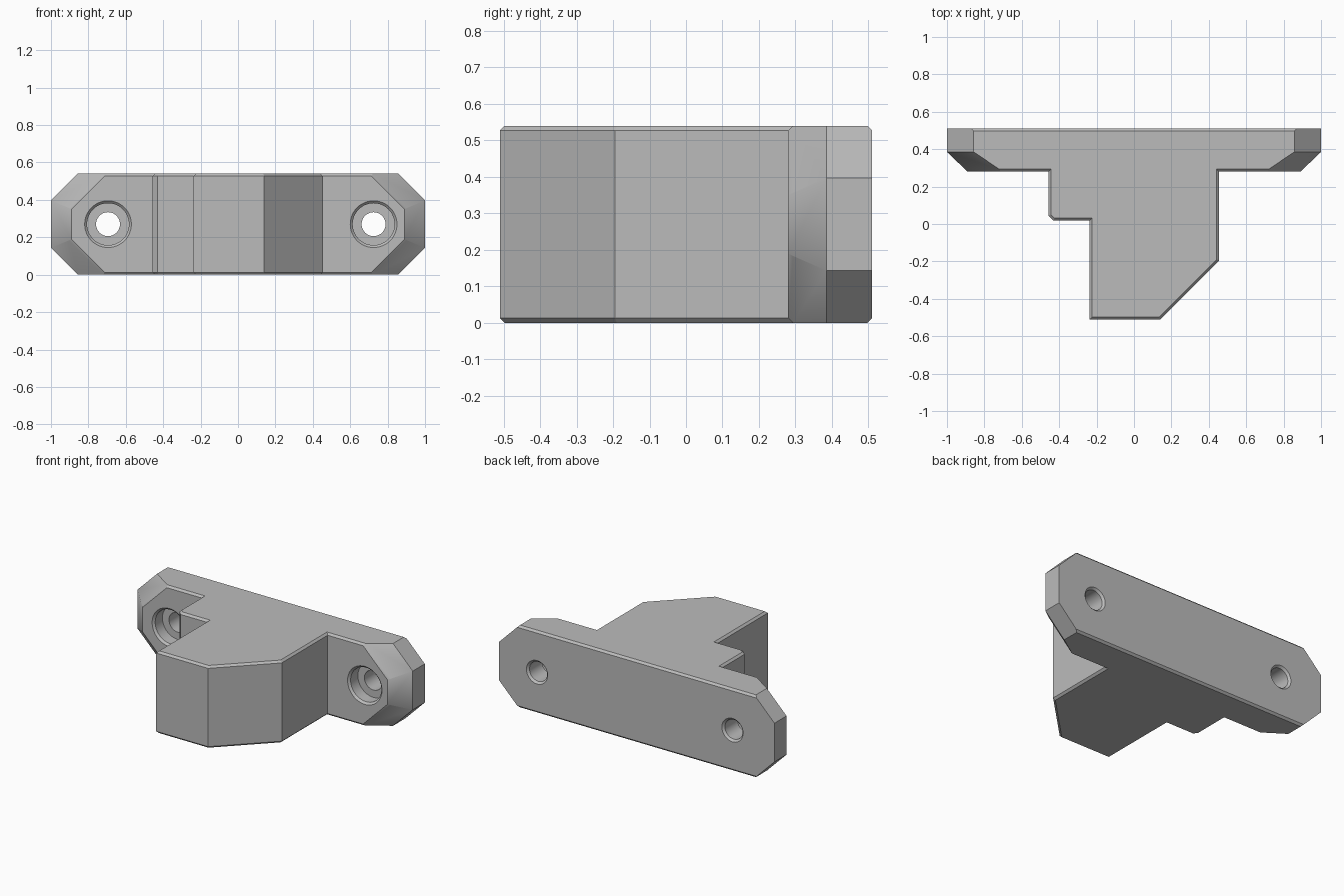
import bpy, bmesh, math

cube = bpy.data.objects.get("Cube")
if cube:
    bpy.data.objects.remove(cube, do_unlink=True)

HEIGHT = 0.54
EDGE = 0.013    # small chamfer on the long edges

# Single flat grey
grey = bpy.data.materials.new("plain grey")
grey.use_nodes = True
colour = (0.5, 0.5, 0.5, 1)
grey.diffuse_color = colour
grey.node_tree.nodes["Principled BSDF"].inputs["Base Color"].default_value = colour


def make_object(name, bm):
    bmesh.ops.recalc_face_normals(bm, faces=bm.faces)
    mesh = bpy.data.meshes.new(name)
    bm.to_mesh(mesh)
    bm.free()
    mesh.materials.append(grey)
    obj = bpy.data.objects.new(name, mesh)
    bpy.context.collection.objects.link(obj)
    return obj


def boolean(target, other, operation):
    mod = target.modifiers.new(other.name, "BOOLEAN")
    mod.object, mod.operation, mod.solver = other, operation, "EXACT"
    bpy.context.view_layer.objects.active = target
    bpy.ops.object.modifier_apply(modifier=mod.name)
    bpy.data.objects.remove(other, do_unlink=True)


def octagon(bm, y, half, diagonal, inset):
    """One clipped-corner section of the flange."""
    side = half - diagonal
    for sx in (-1, 1):
        for x, z in ((half, side), (diagonal + inset, inset)):
            bm.verts.new((sx * x, y, z))
            bm.verts.new((sx * x, y, HEIGHT - z))


# Flange: hull through octagonal sections, tapering towards the front
bm = bmesh.new()
octagon(bm, 0.51, 1, 0.857, EDGE)
octagon(bm, 0.51 - EDGE, 1, 0.857, 0)
octagon(bm, 0.385, 1, 0.857, 0)
octagon(bm, 0.28 + EDGE, 0.903, 0.72, 0)
octagon(bm, 0.28, 0.89, 0.70, EDGE)
bmesh.ops.convex_hull(bm, input=bm.verts)
bmesh.ops.dissolve_limit(bm, angle_limit=math.radians(0.8),
                         verts=bm.verts, edges=bm.edges)
bracket = make_object("mounting_bracket", bm)

# Stepped body: extruded outline with chamfered rims
outline = [(-0.237, -0.51), (0.14, -0.51), (0.455, -0.195), (0.455, 0.4),
           (-0.457, 0.4), (-0.457, 0.045), (-0.43, 0.018), (-0.237, 0.018)]
bm = bmesh.new()
base = bm.faces.new([bm.verts.new((x, y, 0)) for x, y in outline])
top = bmesh.ops.extrude_face_region(bm, geom=[base], use_keep_orig=True)
bmesh.ops.translate(bm, vec=(0, 0, HEIGHT),
                    verts=[v for v in top["geom"] if isinstance(v, bmesh.types.BMVert)])
bmesh.ops.recalc_face_normals(bm, faces=bm.faces)
rims = [e for e in bm.edges if abs(e.verts[0].co.z - e.verts[1].co.z) < 0.01]
bmesh.ops.bevel(bm, geom=rims, offset=EDGE, segments=1, affect="EDGES")
boolean(bracket, make_object("stepped_body", bm), "UNION")

# Counterbored screw holes, chamfered at both mouths (radius, y)
hole = [(0.135, 0.27), (0.112, 0.293), (0.112, 0.368), (0.064, 0.368),
        (0.064, 0.497), (0.087, 0.52)]
SIDES = 48
for hole_x in (-0.695, 0.725):
    bm = bmesh.new()
    rings = []
    for r, y in hole:
        angles = [math.tau * i / SIDES for i in range(SIDES)]
        rings.append([bm.verts.new((hole_x + r * math.cos(a), y,
                                    HEIGHT / 2 + r * math.sin(a))) for a in angles])
    for a, b in zip(rings, rings[1:]):
        for i in range(SIDES):
            j = (i + 1) % SIDES
            bm.faces.new((a[i], a[j], b[j], b[i]))
    bm.faces.new(rings[0])
    bm.faces.new(rings[-1])
    boolean(bracket, make_object("screw_hole_cutter", bm), "DIFFERENCE")

# Smooth the holes only, keeping every chamfer crisp
bpy.ops.object.select_all(action="DESELECT")
bracket.select_set(True)
bpy.context.view_layer.objects.active = bracket
bpy.ops.object.shade_smooth_by_angle(angle=math.radians(20))
